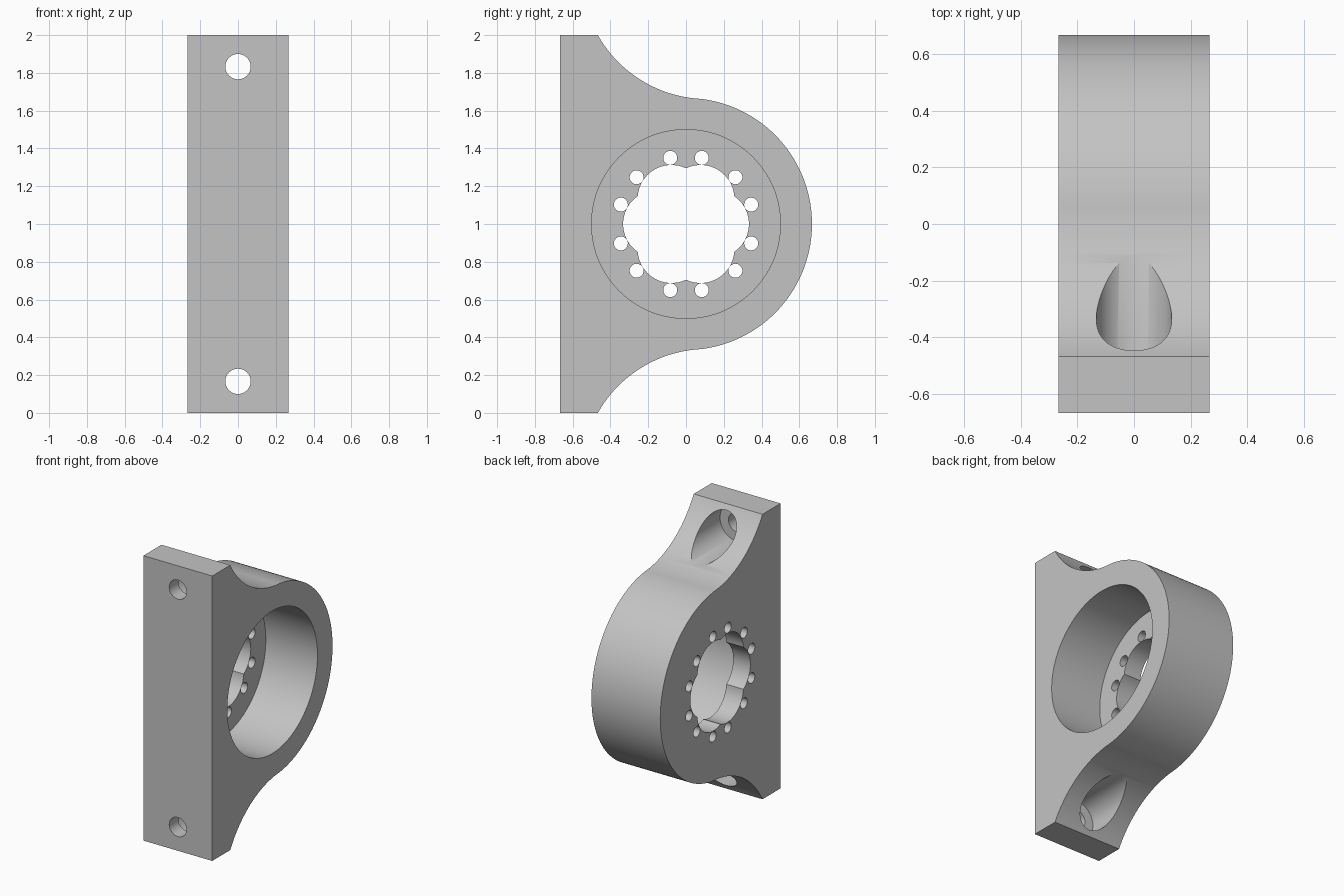
import bpy, bmesh
from math import sin, cos, pi, sqrt, atan2, radians

if "Cube" in bpy.data.objects:
    bpy.data.objects.remove(bpy.data.objects["Cube"], do_unlink=True)

HALF = 0.267          # half of the block's width
MID = 1.0             # height of the bore centre
R = 0.667             # radius of the rounded lug and of its fillets


def arc(cx, cy, r, start, end, n):
    return [(cx + r * cos(start + (end - start) * i / n),
             cy + r * sin(start + (end - start) * i / n)) for i in range(n + 1)]


def circle(cx, cy, r, n=64):
    return arc(cx, cy, r, 0, 2 * pi, n)[:-1]


def prism(name, points, axis, a, b):
    """Extrude a closed outline along x or y, from a to b."""
    bm = bmesh.new()
    place = (lambda p: (a, p[0], p[1])) if axis == "x" else (lambda p: (p[0], a, p[1]))
    face = bm.faces.new([bm.verts.new(place(p)) for p in points])
    moved = bmesh.ops.extrude_face_region(bm, geom=[face])["geom"]
    step = (b - a, 0, 0) if axis == "x" else (0, b - a, 0)
    bmesh.ops.translate(bm, vec=step, verts=[g for g in moved if isinstance(g, bmesh.types.BMVert)])
    bmesh.ops.recalc_face_normals(bm, faces=bm.faces)
    mesh = bpy.data.meshes.new(name)
    bm.to_mesh(mesh)
    bm.free()
    obj = bpy.data.objects.new(name, mesh)
    bpy.context.collection.objects.link(obj)
    return obj


# Side outline: mounting plate, concave fillets, round lug
fy, fz = 0.1136, 1.3285                     # fillet centre, from the bore centre
join = atan2(fz, fy)
corner = atan2(1 - fz, -0.467 - fy) + 2 * pi
upper = arc(fy, MID + fz, R, corner, join + pi, 32)
lug = arc(0, MID, R, join, -join, 96)
lower = [(y, 2 * MID - z) for y, z in reversed(upper)]
outline = [(-R, 0), (-R, 2)] + upper + lug[1:-1] + lower
body = prism("bearing_block", outline, "x", -HALF, HALF)

# Bore and six-lobed opening
cutters = [prism("bore_cutter", circle(0, MID, 0.5, 128), "x", -HALF + 0.133, 0.5)]
c, lobe_r = 0.154, 0.179
lobes = []
for k in range(6):
    for i in range(20):
        t = radians(-30 + 3 * i)
        r = c * cos(t) + sqrt(lobe_r ** 2 - (c * sin(t)) ** 2)
        a = t + k * pi / 3
        lobes.append((r * cos(a), MID + r * sin(a)))
cutters.append(prism("lobe_cutter", lobes, "x", -0.5, 0.4))

# Pairs of small holes around the opening
for k in range(6):
    for side in (-1, 1):
        a = radians(30 + 60 * k + 13.4 * side)
        cutters.append(prism("small_hole_cutter",
                             circle(0.36 * cos(a), MID + 0.36 * sin(a), 0.037, 32), "x", -0.5, 0.4))

# Counterbored mounting holes
for z in (0.167, 1.833):
    cutters.append(prism("bolt_hole_cutter", circle(0, z, 0.067), "y", -0.8, 0.3))
    cutters.append(prism("counterbore_cutter", circle(0, z, 0.133), "y", -0.567, 0.3))

for cutter in cutters:
    cutter.hide_render = True
    mod = body.modifiers.new("cut", "BOOLEAN")
    mod.operation = "DIFFERENCE"
    mod.solver = "EXACT"
    mod.object = cutter

# Bake the cuts and drop the cutters
bpy.context.view_layer.update()
result = bpy.data.meshes.new_from_object(body.evaluated_get(bpy.context.evaluated_depsgraph_get()))
body.modifiers.clear()
body.data = result
for cutter in cutters:
    bpy.data.objects.remove(cutter, do_unlink=True)

# Single plain grey
grey = bpy.data.materials.new("grey")
grey.use_nodes = True
colour = (0.55, 0.55, 0.55, 1)
grey.diffuse_color = colour
grey.node_tree.nodes["Principled BSDF"].inputs["Base Color"].default_value = colour
body.data.materials.clear()
body.data.materials.append(grey)

bpy.ops.object.select_all(action="DESELECT")
body.select_set(True)
bpy.context.view_layer.objects.active = body
bpy.ops.object.shade_smooth_by_angle(angle=radians(30))
